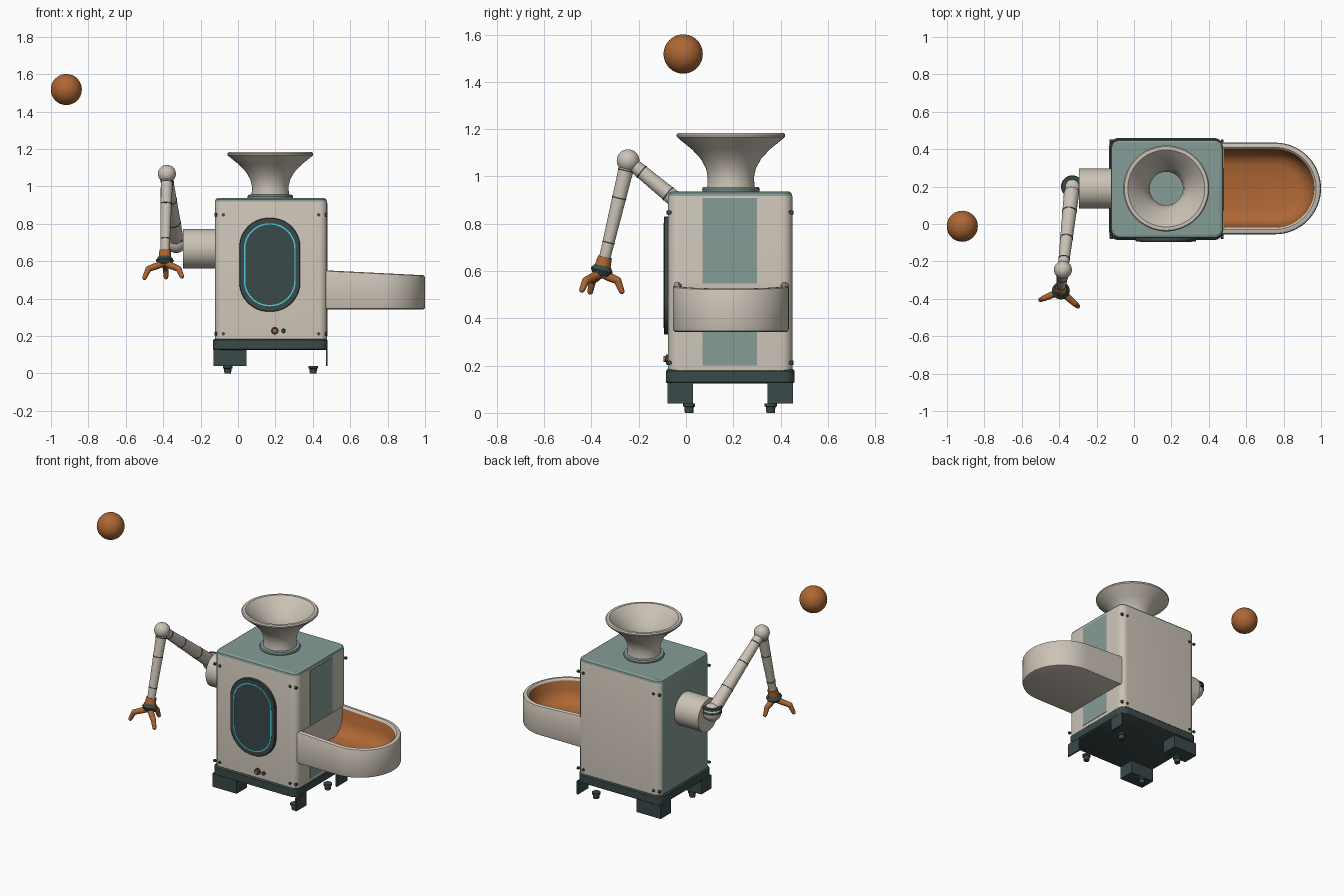
import bpy, bmesh, math
from mathutils import Vector

if "Cube" in bpy.data.objects:
    bpy.data.objects.remove(bpy.data.objects["Cube"])


def material(name, rgb):
    m = bpy.data.materials.new(name)
    m.diffuse_color = (*rgb, 1)
    m.use_nodes = True
    m.node_tree.nodes["Principled BSDF"].inputs["Base Color"].default_value = m.diffuse_color
    return m


BEIGE = material("warm_beige", (0.60, 0.545, 0.47))
TEAL = material("sage_teal", (0.24, 0.335, 0.305))
DARK = material("dark_slate", (0.043, 0.066, 0.066))
ORANGE = material("burnt_orange", (0.42, 0.135, 0.035))
CYAN = material("bright_cyan", (0.07, 0.62, 0.68))


def finish(name, bm, *mats):
    bmesh.ops.recalc_face_normals(bm, faces=bm.faces[:])
    me = bpy.data.meshes.new(name)
    bm.to_mesh(me)
    bm.free()
    ob = bpy.data.objects.new(name, me)
    bpy.context.collection.objects.link(ob)
    for m in mats:
        me.materials.append(m)
    return ob


def loft(name, loops, mats, bands=None, cap_start=True, cap_end=True):
    """Skin closed loops; bands gives a material index per band."""
    bm = bmesh.new()
    rings = [[bm.verts.new(p) for p in lp] for lp in loops]
    n = len(rings[0])
    for k in range(len(rings) - 1):
        for i in range(n):
            j = (i + 1) % n
            f = bm.faces.new((rings[k][i], rings[k][j], rings[k + 1][j], rings[k + 1][i]))
            f.material_index = bands[k] if bands else 0
    if cap_start:
        bm.faces.new(rings[0]).material_index = bands[0] if bands else 0
    if cap_end:
        bm.faces.new(rings[-1]).material_index = bands[-1] if bands else 0
    return finish(name, bm, *mats)


def rounded(cx, cy, w, h, r, seg=8):
    """Rounded rectangle outline in 2D."""
    pts = []
    for q, (sx, sy) in enumerate(((1, 1), (-1, 1), (-1, -1), (1, -1))):
        for i in range(seg + 1):
            a = math.pi / 2 * (q + i / seg)
            pts.append((cx + sx * (w / 2 - r) + r * math.cos(a),
                        cy + sy * (h / 2 - r) + r * math.sin(a)))
    return pts


def slab(name, cx, cy, w, h, r, steps, mat):
    """Upright rounded prism; steps are (inset, z)."""
    return loft(name, [[(x, y, z) for x, y in rounded(cx, cy, w - 2 * d, h - 2 * d, r - d)]
                       for d, z in steps], [mat])


def box(name, x0, x1, y0, y1, z0, z1, mat):
    return loft(name, [[(x0, y0, z), (x1, y0, z), (x1, y1, z), (x0, y1, z)] for z in (z0, z1)], [mat])


def lathe(name, cx, cy, profile, mat, seg=48, caps=True):
    loops = [[(cx + r * math.cos(2 * math.pi * i / seg), cy + r * math.sin(2 * math.pi * i / seg), z)
              for i in range(seg)] for r, z in profile]
    return loft(name, loops, [mat], None, caps, caps)


def tube(name, p, q, r0, r1, mat, seg=24):
    p, q = Vector(p), Vector(q)
    rot = (q - p).to_track_quat('Z', 'Y').to_matrix()
    loops = [[c + rot @ Vector((r * math.cos(2 * math.pi * i / seg), r * math.sin(2 * math.pi * i / seg), 0))
              for i in range(seg)] for c, r in ((p, r0), (q, r1))]
    return loft(name, loops, [mat])


def ball(name, c, r, mat, u=32):
    bm = bmesh.new()
    bmesh.ops.create_uvsphere(bm, u_segments=u, v_segments=u // 2, radius=r)
    bmesh.ops.translate(bm, vec=c, verts=bm.verts[:])
    return finish(name, bm, mat)


CX, CY = 0.1765, 0.187

# Cabinet: beige shells, teal lid and teal left side
body = slab("cabinet", CX, CY, 0.6, 0.525, 0.045,
            [(0, 0.18), (0, 0.918), (0.004, 0.93), (0.014, 0.937)], BEIGE)
body.data.materials.append(TEAL)
for f in body.data.polygons:
    if f.center.z > 0.91 or f.normal.x < -0.93:
        f.material_index = 1
box("side_panel", 0.47, 0.479, 0.07, 0.3, 0.2, 0.91, TEAL)
box("tray_back_plate", 0.47, 0.482, -0.03, 0.41, 0.35, 0.548, BEIGE)

# Base, corner skirts and feet
slab("base", CX - 0.004, CY, 0.612, 0.545, 0.05,
     [(0.008, 0.125), (0, 0.13), (0, 0.178), (0.008, 0.185)], DARK)
for y0, y1 in ((-0.078, 0.03), (0.344, 0.452)):
    box("corner_block", -0.132, 0.045, y0, y1, 0.04, 0.128, DARK)
    box("corner_plate", 0.47, 0.479, y0, y1, 0.04, 0.128, DARK)
for x in (-0.055, 0.402):
    for y in (0.013, 0.358):
        lathe("foot", x, y, [(0.018, 0), (0.02, 0.025), (0.026, 0.028), (0.026, 0.04)], DARK, 20)

# Screws beside every corner
for z in (0.212, 0.848):
    for s in (-1, 1):
        for t in (-1, 1):
            yf = CY + t * 0.2625
            tube("face_screw", (CX + s * 0.255, yf - t * 0.005, z), (CX + s * 0.255, yf + t * 0.006, z),
                 0.009, 0.009, DARK, 12)
            xf = CX + s * 0.288
            tube("corner_screw", (xf, CY + t * 0.257, z), (xf + s * 0.014, CY + t * 0.257, z),
                 0.009, 0.009, DARK, 12)

# Oval front window with a glowing outline
def oval(w, h, r, y):
    return [(x, y, z) for x, z in rounded(0.17, 0.581, w, h, r, 14)]


loft("window", [oval(0.325, 0.5, 0.155, -0.07), oval(0.325, 0.5, 0.155, -0.09),
                oval(0.319, 0.494, 0.152, -0.093), oval(0.282, 0.449, 0.138, -0.093)],
     [DARK], None, True, True)
loft("window_glow", [oval(0.277, 0.444, 0.136, -0.092), oval(0.277, 0.444, 0.136, -0.095),
                     oval(0.262, 0.429, 0.129, -0.095), oval(0.262, 0.429, 0.129, -0.092)],
     [CYAN], None, False, False)

# Buttons
tube("button_ring", (0.197, -0.07, 0.228), (0.197, -0.085, 0.228), 0.02, 0.02, DARK)
tube("main_button", (0.197, -0.07, 0.228), (0.197, -0.095, 0.228), 0.015, 0.013, ORANGE)
tube("small_button", (0.243, -0.07, 0.228), (0.243, -0.088, 0.228), 0.012, 0.01, DARK)

# Hopper funnel, open down to the lid
lathe("hopper_collar", CX - 0.004, CY + 0.003,
      [(0.09, 0.936), (0.12, 0.936), (0.122, 0.946), (0.118, 0.955), (0.09, 0.957)], TEAL, 48, False)
lathe("hopper", CX - 0.004, CY + 0.003,
      [(0.102, 0.945), (0.099, 0.97), (0.098, 1.0), (0.106, 1.035), (0.128, 1.075), (0.165, 1.115),
       (0.221, 1.16), (0.229, 1.168), (0.23, 1.176), (0.224, 1.183), (0.206, 1.183), (0.198, 1.176),
       (0.155, 1.125), (0.118, 1.08), (0.096, 1.04), (0.089, 1.0), (0.089, 0.938)], BEIGE, 48, False)

# Catch tray: U-shaped bowl with a sloping rim
def tray_loop(d, z, from_rim=False):
    r = 0.245 - d
    pts = [(0.455, 0.19 - r), (0.6, 0.19 - r)]
    pts += [(0.755 + r * math.sin(math.pi * i / 32), 0.19 - r * math.cos(math.pi * i / 32)) for i in range(33)]
    pts += [(0.6, 0.19 + r), (0.455, 0.19 + r)]
    return [(x, y, z + (0.552 - 0.05 * (x - 0.455) if from_rim else 0)) for x, y in pts]


loft("tray", [tray_loop(0.01, 0.343), tray_loop(0.003, 0.346), tray_loop(0, 0.355),
              tray_loop(0, -0.012, True), tray_loop(0.004, -0.004, True), tray_loop(0.012, 0, True),
              tray_loop(0.026, 0, True), tray_loop(0.034, -0.006, True), tray_loop(0.037, -0.014, True),
              tray_loop(0.043, 0.46), tray_loop(0.06, 0.42), tray_loop(0.085, 0.395), tray_loop(0.12, 0.38)],
     [BEIGE, ORANGE], [0] * 8 + [1] * 4)

# Arm: shoulder drum, joints and two segments with dark seams
tube("shoulder_drum", (-0.11, 0.19, 0.667), (-0.295, 0.19, 0.667), 0.106, 0.106, BEIGE, 48)
S, E, W = Vector((-0.33, 0.2, 0.7)), Vector((-0.38, -0.245, 1.067)), Vector((-0.39, -0.345, 0.65))
ball("shoulder_joint", S, 0.056, BEIGE)
up = (E - S).normalized()
axis = Vector((0, 0, 1))
for k in (0.003, 0.03):
    tube("shoulder_ring", S + axis * k, S + axis * (k + 0.012), 0.06, 0.057, DARK, 32)
tube("upper_arm", S, E, 0.042, 0.028, BEIGE)
tube("forearm", E, W, 0.033, 0.024, BEIGE)
ball("elbow_joint", E, 0.048, BEIGE)
for a, b, r0, r1, spots in ((S, E, 0.042, 0.028, (0.3, 0.62, 0.87)), (E, W, 0.033, 0.024, (0.1, 0.38, 0.83))):
    for t in spots:
        r = r0 + (r1 - r0) * t + 0.0015
        c, u = a.lerp(b, t), (b - a).normalized() * 0.003
        tube("arm_seam", c - u, c + u, r, r, DARK)

# Wrist and hand
d = (W - E).normalized()
tube("wrist_cuff", W - d * 0.01, W + d * 0.03, 0.03, 0.034, ORANGE)
H = W + d * 0.048
tube("hand_ring_top", H - d * 0.02, H, 0.035, 0.048, DARK)
tube("hand_ring_bottom", H, H + d * 0.022, 0.048, 0.034, DARK)
for tip in ((-0.5, -0.405, 0.512), (-0.3, -0.44, 0.52), (-0.385, -0.272, 0.515)):
    tip = Vector(tip)
    root = H + d * 0.012
    flat = Vector((tip.x - root.x, tip.y - root.y, 0))
    path = [root, root + flat * 0.42 + Vector((0, 0, -0.018)),
            root + flat * 0.8 + Vector((0, 0, -0.032)), tip]
    radii = (0.019, 0.018, 0.016, 0.012)
    for i in range(3):
        tube("finger_segment", path[i], path[i + 1], radii[i], radii[i + 1], ORANGE, 16)
        ball("finger_joint", path[i + 1], radii[i + 1], ORANGE, 16)

# Floating ball
ball("floating_ball", (-0.918, -0.012, 1.518), 0.083, ORANGE, 40)

# Smooth shading with sharp edges kept
for ob in bpy.context.scene.objects:
    ob.select_set(True)
bpy.context.view_layer.objects.active = body
bpy.ops.object.shade_smooth_by_angle(angle=math.radians(35))
